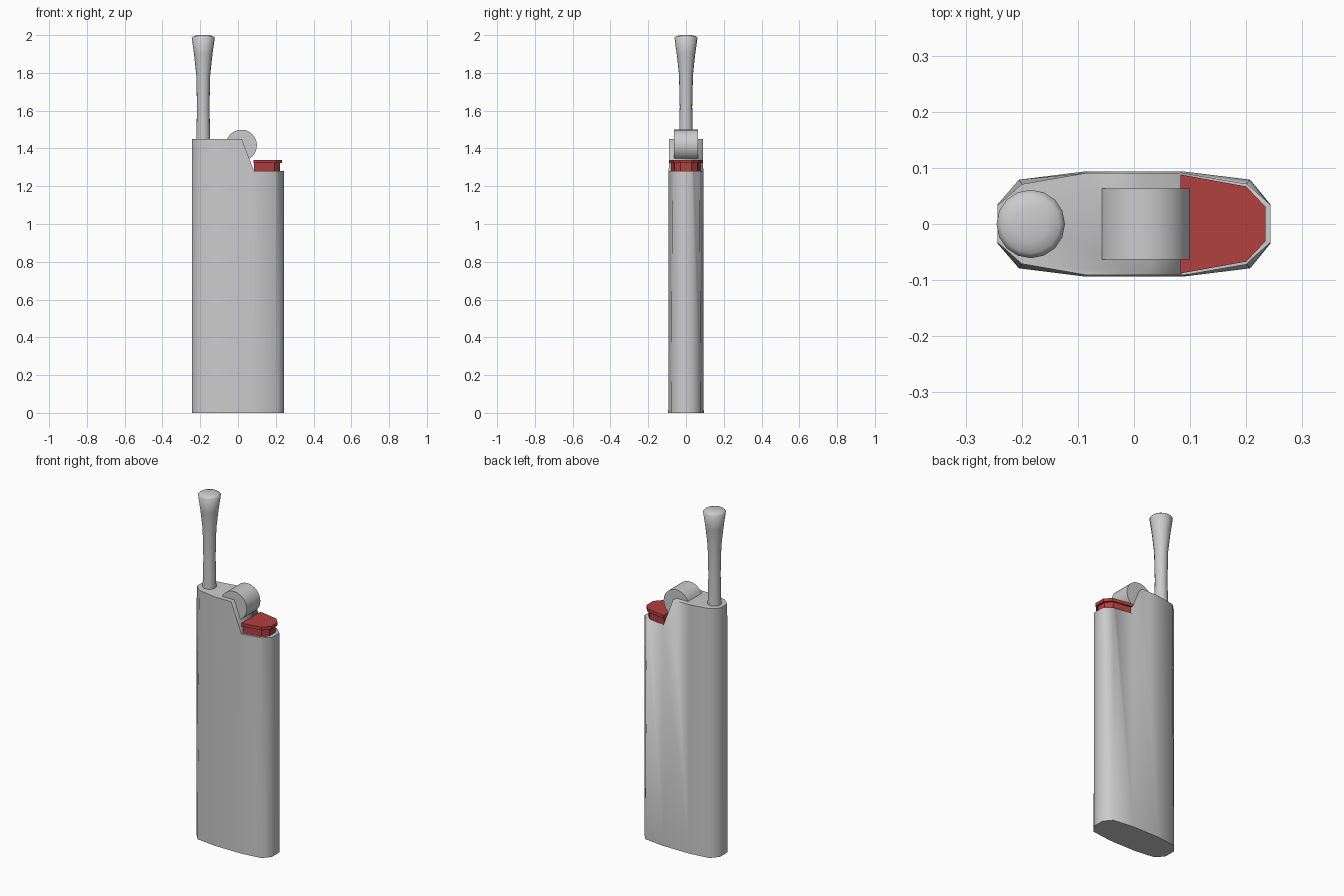
import bpy, bmesh, math

if "Cube" in bpy.data.objects:
    bpy.data.objects.remove(bpy.data.objects["Cube"], do_unlink=True)


def material(name, rgb):
    mat = bpy.data.materials.new(name)
    mat.use_nodes = True
    mat.diffuse_color = (*rgb, 1)
    mat.node_tree.nodes["Principled BSDF"].inputs["Base Color"].default_value = (*rgb, 1)
    return mat


GREY = material("light grey", (0.6, 0.6, 0.6))
RED = material("dark red", (0.45, 0.05, 0.05))


def finish(bm, name, mat, angle):
    bmesh.ops.recalc_face_normals(bm, faces=bm.faces)
    mesh = bpy.data.meshes.new(name)
    bm.to_mesh(mesh)
    bm.free()
    mesh.materials.append(mat)
    obj = bpy.data.objects.new(name, mesh)
    bpy.context.collection.objects.link(obj)
    bpy.ops.object.select_all(action="DESELECT")
    obj.select_set(True)
    bpy.context.view_layer.objects.active = obj
    bpy.ops.object.shade_smooth_by_angle(angle=math.radians(angle))
    return obj


def mirrored(half):
    """Close an outline given by its +y half."""
    return half + [(x, -y) for x, y in reversed(half)]


def loft(bm, sections):
    """Join stacked rings of points and cap both ends."""
    rings = [[bm.verts.new(p) for p in ring] for ring in sections]
    n = len(rings[0])
    for a, b in zip(rings, rings[1:]):
        for i in range(n):
            j = (i + 1) % n
            bm.faces.new((a[i], a[j], b[j], b[i]))
    bm.faces.new(rings[0])
    bm.faces.new(rings[-1])


def at_height(outline, z):
    return [(x, y, z) for x, y in outline]


# Body: tapered faceted column
base = mirrored([(-0.243, 0.035), (-0.205, 0.079), (-0.085, 0.094),
                 (0.085, 0.094), (0.207, 0.079), (0.243, 0.035)])
top = mirrored([(-0.243, 0.033), (-0.2, 0.071), (-0.085, 0.091),
                (0.085, 0.091), (0.2, 0.071), (0.243, 0.033)])
bm = bmesh.new()
loft(bm, [at_height(base, 0), at_height(top, 1.45)])
body = finish(bm, "body", GREY, 50)

# Cutter for the sloped step at the head
step = [(0.02, 1.45), (0.085, 1.28), (0.4, 1.28), (0.4, 1.6), (-0.037, 1.6)]
bm = bmesh.new()
loft(bm, [[(x, y, z) for x, z in step] for y in (-0.2, 0.2)])
cutter = finish(bm, "step_cutter", GREY, 30)
cutter.hide_render = True
cut = body.modifiers.new("step", "BOOLEAN")
cut.operation = "DIFFERENCE"
cut.solver = "EXACT"
cut.object = cutter
bpy.context.view_layer.objects.active = body
bpy.ops.object.modifier_apply(modifier="step")
bpy.data.objects.remove(cutter, do_unlink=True)

# Button: narrow neck under a wider lip
lip = mirrored([(0.083, 0.088), (0.2, 0.067), (0.234, 0.031)])
neck = mirrored([(0.086, 0.079), (0.193, 0.06), (0.222, 0.028)])
bm = bmesh.new()
loft(bm, [at_height(neck, 1.275), at_height(neck, 1.322),
          at_height(lip, 1.322), at_height(lip, 1.34)])
finish(bm, "button", RED, 20)


def circle(radius, sides):
    return [(radius * math.cos(math.tau * i / sides),
             radius * math.sin(math.tau * i / sides)) for i in range(sides)]


# Striker wheel
bm = bmesh.new()
loft(bm, [[(0.018 + x, y, 1.417 + z) for x, z in circle(0.082, 32)]
          for y in (-0.063, 0.063)])
finish(bm, "striker_wheel", GREY, 40)

# Flared rod with a slightly domed end
profile = [(0.037, 1.44), (0.033, 1.62), (0.037, 1.79), (0.049, 1.9),
           (0.061, 1.986), (0.052, 1.994), (0.03, 2.0)]
bm = bmesh.new()
loft(bm, [[(x - 0.184, y, z) for x, y in circle(r, 16)] for r, z in profile])
finish(bm, "flared_rod", GREY, 80)
